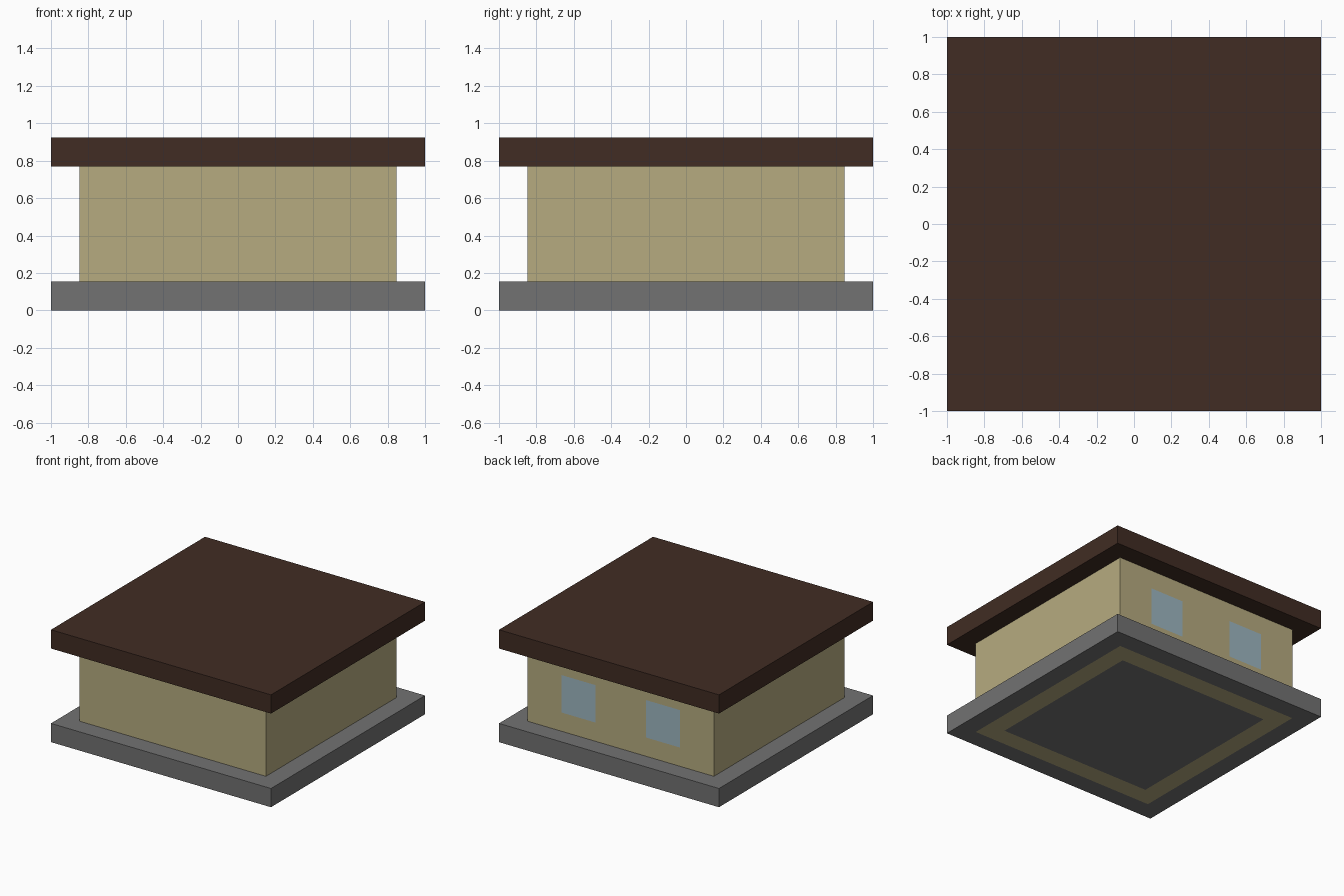
import bpy
import bmesh

cube = bpy.data.objects.get("Cube")
if cube:
    bpy.data.objects.remove(cube, do_unlink=True)

U = 2 / 13                      # one building block
SLAB, WALL, ROOM = 6.5 * U, 5.5 * U, 4.5 * U   # half widths
WALL_TOP, ROOF_TOP = 5 * U, 6 * U


def linear(c):
    c /= 255
    return c / 12.92 if c < 0.04045 else ((c + 0.055) / 1.055) ** 2.4


def material(name, *rgb):
    mat = bpy.data.materials.new(name)
    mat.use_nodes = True
    color = [linear(c) for c in rgb] + [1]
    mat.diffuse_color = color
    bsdf = next(n for n in mat.node_tree.nodes if n.type == 'BSDF_PRINCIPLED')
    bsdf.inputs["Base Color"].default_value = color
    bsdf.inputs["Roughness"].default_value = 0.9
    return mat


def finish(name, bm, mat):
    bmesh.ops.recalc_face_normals(bm, faces=bm.faces)
    mesh = bpy.data.meshes.new(name)
    bm.to_mesh(mesh)
    bm.free()
    mesh.materials.append(mat)
    obj = bpy.data.objects.new(name, mesh)
    bpy.context.collection.objects.link(obj)
    return obj


def box(name, lo, hi, mat):
    bm = bmesh.new()
    bmesh.ops.create_cube(bm, size=1)
    for v in bm.verts:
        v.co = [(a + b) / 2 + c * (b - a) for a, b, c in zip(lo, hi, v.co)]
    return finish(name, bm, mat)


def square_ring(name, outer, inner, z0, z1, mat):
    bm = bmesh.new()
    corners = [(-1, -1), (1, -1), (1, 1), (-1, 1)]
    section = [(outer, z0), (outer, z1), (inner, z1), (inner, z0)]
    loops = [[bm.verts.new((x * r, y * r, z)) for r, z in section]
             for x, y in corners]
    for i in range(4):
        a, b = loops[i], loops[(i + 1) % 4]
        for j in range(4):
            k = (j + 1) % 4
            bm.faces.new((a[j], b[j], b[k], a[k]))
    return finish(name, bm, mat)


stone = material("grey stone", 114, 114, 114)
plaster = material("sand plaster", 182, 171, 128)
timber = material("dark brown timber", 65, 44, 35)
glass = material("pale blue glass", 157, 183, 193)

# Foundation: outer apron and inner floor, with the wall footing between
square_ring("foundation_apron", SLAB, WALL, 0, U, stone)
box("floor", (-ROOM, -ROOM, 0), (ROOM, ROOM, U), stone)

# Hollow walls and flat roof
walls = square_ring("walls", WALL, ROOM, 0, WALL_TOP, plaster)
box("roof", (-SLAB, -SLAB, WALL_TOP), (SLAB, SLAB, ROOF_TOP), timber)

# Two windows cut through the back wall and filled flush with glass
for side, name in ((1, "left"), (-1, "right")):
    x = side * 2.5 * U
    cutter = box("window_cutter", (x - U, ROOM - U, 2 * U),
                 (x + U, WALL + U, 4 * U), plaster)
    cutter.hide_render = True
    cut = walls.modifiers.new("window_opening", 'BOOLEAN')
    cut.operation = 'DIFFERENCE'
    cut.solver = 'EXACT'
    cut.object = cutter
    bpy.context.view_layer.objects.active = walls
    bpy.ops.object.modifier_apply(modifier=cut.name)
    bpy.data.objects.remove(cutter, do_unlink=True)
    box(name + "_window", (x - U, ROOM, 2 * U), (x + U, WALL, 4 * U), glass)
